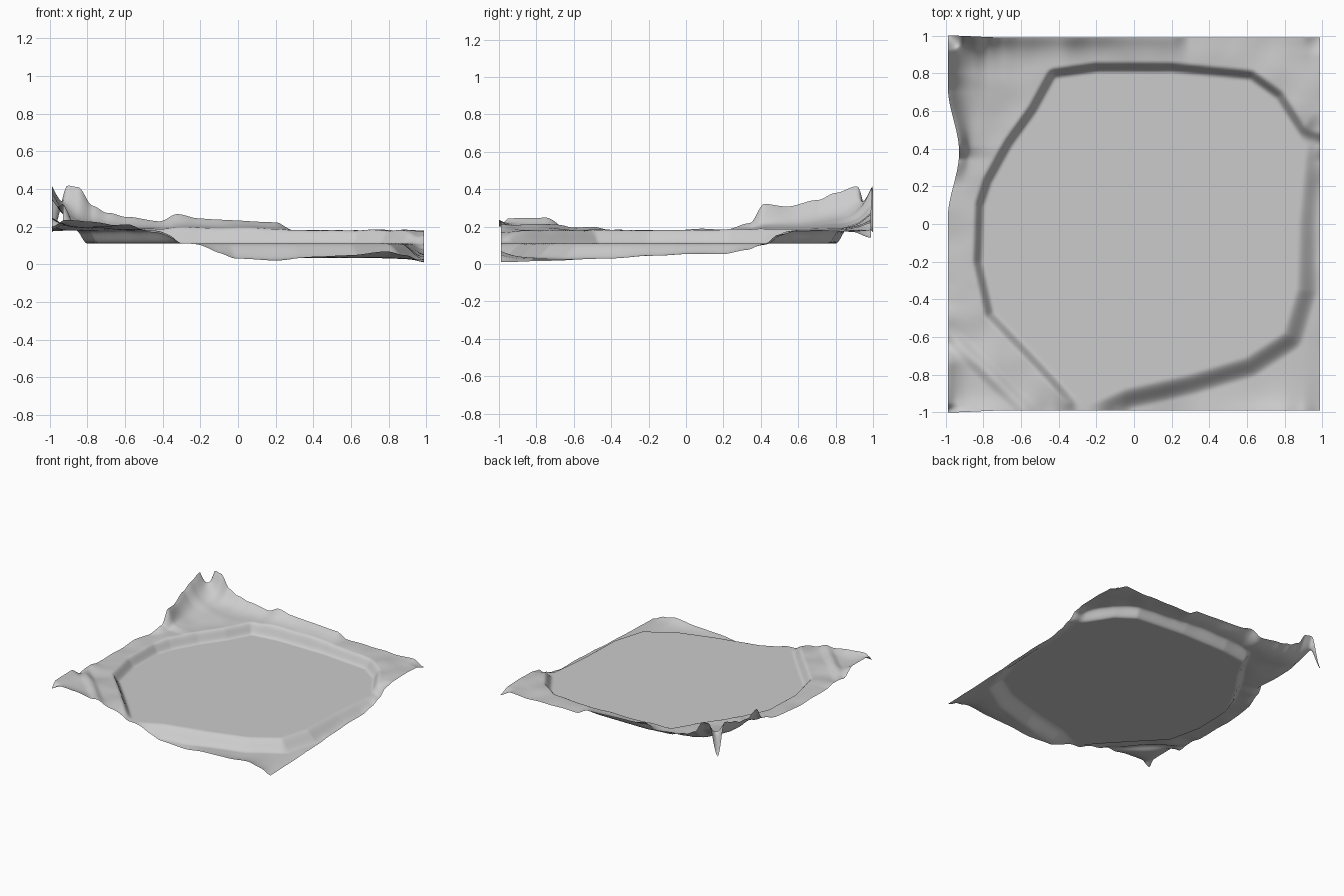
import bpy
import bmesh
from mathutils import Vector, noise

cube = bpy.data.objects.get("Cube")
if cube:
    bpy.data.objects.remove(cube, do_unlink=True)

FLOOR, TERRACE, LOWLAND = 0.11, 0.18, 0.03
CELLS = 180

# Outline of the flat middle
outline = [Vector(p) for p in (
    (-.42, .78), (-.2, .81), (.2, .81), (.62, .77), (.76, .67), (.92, .42),
    (.88, 0), (.87, -.35), (.8, -.58), (.6, -.71), (.3, -.8), (-.05, -.88),
    (-.27, -.98), (-.5, -.73), (-.75, -.47), (-.81, -.2), (-.8, .1),
    (-.76, .22), (-.65, .42), (-.52, .6))]

# Height profiles along the four borders: (position, height)
back_edge = ((-1, .38), (-.92, .43), (-.86, .42), (-.78, .32), (-.7, .28),
             (-.6, .25), (-.42, .235), (-.33, .27), (-.22, .245), (0, .235),
             (.2, .225), (.3, .18), (.9, .18), (1, .14))
left_edge = ((-1, .2), (-.95, .25), (-.75, .25), (-.62, .18), (-.5, .2),
             (-.4, .18), (.2, .185), (.34, .22), (.42, .33), (.55, .31),
             (.7, .35), (.8, .39), (.92, .43), (1, .38))
front_edge = ((-1, .2), (-.93, .24), (-.8, .23), (-.6, .2), (-.45, .17),
              (-.27, .11), (-.1, .05), (0, .03), (.2, .02), (.4, .04),
              (.6, .05), (.8, .07), (.9, .05), (1, .01))
right_edge = ((-1, .01), (-.8, .015), (-.4, .03), (-.2, .045), (0, .055),
              (.2, .05), (.33, .07), (.42, .11), (.5, .16), (.6, .175),
              (.9, .175), (1, .14))


def smooth(t):
    t = min(max(t, 0), 1)
    return t * t * (3 - 2 * t)


def sample(profile, u):
    """Eased height at position u on a border profile."""
    for (a, ha), (b, hb) in zip(profile, profile[1:]):
        if u <= b:
            return ha + (hb - ha) * smooth((u - a) / (b - a))
    return profile[-1][1]


def outside_distance(p):
    """Distance to the flat middle, zero when inside it."""
    inside, best = False, 9
    for a, b in zip(outline, outline[1:] + outline[:1]):
        ab = b - a
        t = min(max((p - a).dot(ab) / ab.length_squared, 0), 1)
        best = min(best, (a + ab * t - p).length)
        if (a.y > p.y) != (b.y > p.y):
            if p.x < a.x + ab.x * (p.y - a.y) / ab.y:
                inside = not inside
    return 0 if inside else best


def land_height(x, y):
    """Blend the border profiles with the inner terrace and lowland."""
    start, end = outline[12], outline[5]
    run = (end - start).normalized()
    side = run.x * (y - start.y) - run.y * (x - start.x)
    high = smooth(side / .16 + .5)
    base = LOWLAND + (TERRACE - LOWLAND) * high
    total, weight = base / .07 ** 2, 1 / .07 ** 2
    borders = ((back_edge, x, 1 - y), (front_edge, x, 1 + y),
               (left_edge, y, 1 + x), (right_edge, y, 1 - x))
    for profile, u, gap in borders:
        w = 1 / (gap + .015) ** 2
        total += w * sample(profile, u)
        weight += w
    # Diagonal fold on the front corner and soft ripples
    fold = .02 * smooth(1 - abs(x + y + 1.58) / .08) * smooth((.6 - abs(x - y)) * 3)
    ripple = .008 * noise.noise(Vector((x * 6, y * 6, 0)))
    return total / weight + fold + ripple * (.3 + .7 * high), high


def shape_vertex(co):
    x, y = co.x, co.y
    land, high = land_height(x, y)
    rim = .12 - .06 * high
    t = smooth(outside_distance(Vector((x, y))) / rim)
    z = FLOOR + (land - FLOOR) * t
    # Drooping tip on the tall corner
    reach = (Vector((x, y)) - Vector((-1, 1))).length
    z += (.17 - z) * smooth(1 - reach / .085)
    # Wavy inward pull on the left border
    pull = .06 * smooth(1 - abs(y - .38) / .35) * smooth(1 - (x + 1) / .15)
    co.x = x * .988 + pull
    co.y = y * .99 + .01 * smooth((-x - .7) / .3) * y
    co.z = max(z, 0)


# Land sheet
bm = bmesh.new()
bmesh.ops.create_grid(bm, x_segments=CELLS, y_segments=CELLS, size=1)
for v in bm.verts:
    shape_vertex(v.co)
for f in bm.faces:
    f.smooth = True
mesh = bpy.data.meshes.new("land_sheet")
bm.to_mesh(mesh)
bm.free()
land_sheet = bpy.data.objects.new("land_sheet", mesh)
bpy.context.collection.objects.link(land_sheet)

# Plain grey
grey = bpy.data.materials.new("plain grey")
grey.use_nodes = True
colour = (.6, .6, .6, 1)
grey.diffuse_color = colour
grey.node_tree.nodes["Principled BSDF"].inputs["Base Color"].default_value = colour
mesh.materials.append(grey)
